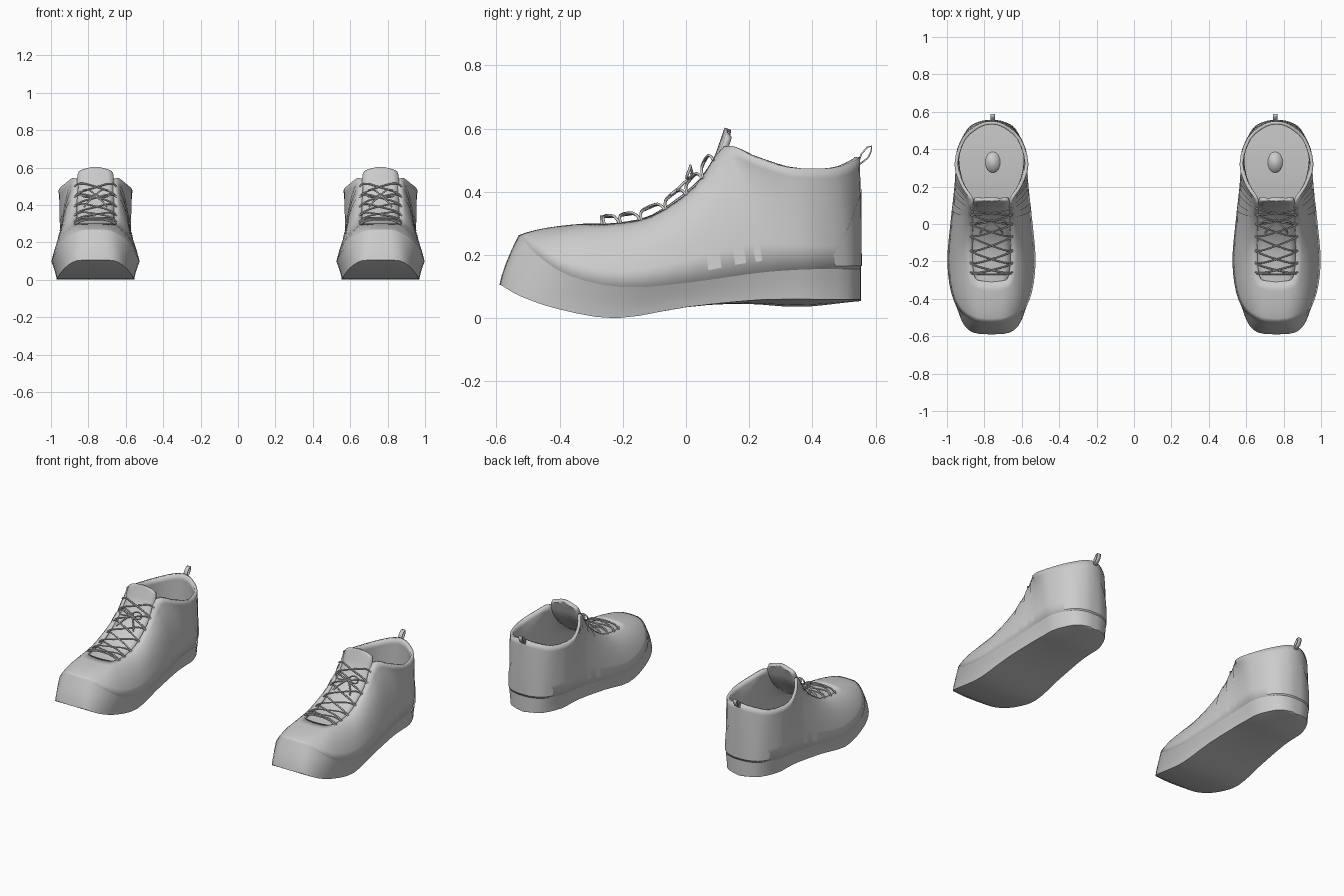
import bpy, bmesh, math
from mathutils import Vector

if "Cube" in bpy.data.objects:
    bpy.data.objects.remove(bpy.data.objects["Cube"])

CX = 0.762          # centre line of the right shoe
STEPS = 3           # samples per control row

# Half outlines from toe to heel: (y, z, half width)
BOTTOM = [(-.59, .105, 0), (-.58, .102, .10), (-.52, .068, .158), (-.40, .028, .192),
          (-.22, 0, .207), (0, .035, .195), (.20, .056, .178), (.30, .06, .172),
          (.40, .06, .166), (.51, .06, .115), (.548, .06, .05), (.553, .06, 0)]
WELT = [(-.53, .262, 0), (-.52, .255, .085), (-.47, .20, .165), (-.37, .135, .215),
        (-.20, .098, .236), (0, .112, .22), (.20, .14, .198), (.30, .15, .192),
        (.40, .155, .184), (.51, .155, .125), (.548, .155, .055), (.553, .155, 0)]
THROAT = [(-.31, .30, 0), (-.305, .30, .05), (-.29, .30, .09), (-.22, .302, .105),
          (-.10, .328, .107), (.03, .42, .105), (.12, .543, .108), (.20, .515, .162),
          (.32, .478, .198), (.46, .475, .155), (.535, .50, .065), (.55, .51, 0)]
LAST = len(BOTTOM) - 1

grey = bpy.data.materials.new("light grey")
grey.diffuse_color = (.6, .6, .6, 1)
grey.use_nodes = True
grey.node_tree.nodes["Principled BSDF"].inputs["Base Color"].default_value = grey.diffuse_color


def row_at(rows, u):
    """Smooth point on an outline at row position u."""
    i = min(int(u), len(rows) - 2)
    f = u - i
    p = [Vector(rows[min(max(i + k, 0), len(rows) - 1)]) for k in (-1, 0, 1, 2)]
    return .5 * (2 * p[1] + (p[2] - p[0]) * f + (2 * p[0] - 5 * p[1] + 4 * p[2] - p[3]) * f * f
                 + (3 * p[1] - p[0] - 3 * p[2] + p[3]) * f ** 3)


def bulge(a, b, s, flat, rise):
    """Rounded step from outline point a to b."""
    c = Vector((a.x + (b.x - a.x) * flat, a.y + (b.y - a.y) * rise, a.z + (b.z - a.z) * flat))
    return a * (1 - s) ** 2 + c * 2 * s * (1 - s) + b * s * s


def place(p, side):
    return Vector((CX + side * p.z, p.x, p.y))


def upper_point(u, s):
    return bulge(row_at(WELT, u), row_at(THROAT, u), s, .3, .75)


def sole_point(u, s):
    return bulge(row_at(BOTTOM, u), row_at(WELT, u), s, .15, .35)


def finish(name, verts, faces, thick=0, mirror=True):
    mesh = bpy.data.meshes.new(name)
    mesh.from_pydata(verts, [], faces)
    bm = bmesh.new()
    bm.from_mesh(mesh)
    bmesh.ops.remove_doubles(bm, verts=bm.verts, dist=.0005)
    bmesh.ops.recalc_face_normals(bm, faces=bm.faces)
    bm.to_mesh(mesh)
    bm.free()
    ob = bpy.data.objects.new(name, mesh)
    bpy.context.collection.objects.link(ob)
    mesh.materials.append(grey)
    bpy.context.view_layer.objects.active = ob
    ob.select_set(True)
    bpy.ops.object.shade_smooth_by_angle(angle=math.radians(35))
    ob.select_set(False)
    if thick:
        mod = ob.modifiers.new("thickness", 'SOLIDIFY')
        mod.thickness = thick
        mod.offset = -1
    if mirror:
        mod = ob.modifiers.new("pair", 'MIRROR')
        mod.use_bisect_axis[0] = False
    return ob


def grid(cols, rows, closed=False):
    """Quads for a grid stored row by row."""
    n = cols if closed else cols - 1
    return [(r * cols + c, r * cols + (c + 1) % cols, (r + 1) * cols + (c + 1) % cols,
             (r + 1) * cols + c) for r in range(rows - 1) for c in range(n)]


US = [i / STEPS for i in range(LAST * STEPS + 1)]
LOOP = [(u, 1) for u in US] + [(u, -1) for u in US[-2:0:-1]]
N = len(LOOP)

# Upper: lofted from the welt to the throat and collar
levels = [i / 6 for i in range(7)]
verts = [place(upper_point(u, s), d) for s in levels for u, d in LOOP]
finish("upper", verts, grid(N, 7, True), .018)

# Sole: side wall, domed underside and insole
levels = [i / 4 for i in range(5)]
verts = [place(sole_point(u, s), d) for s in levels for u, d in LOOP]
faces = grid(N, 5, True)
for s, drop in ((0, 1), (1, 0)):
    base = len(verts)
    across = [-1, -.5, 0, .5, 1]
    for u in US:
        p = sole_point(u, s)
        sag = drop * .024 * math.exp(-((p.x - .35) / .17) ** 2)
        verts += [Vector((CX + a * p.z, p.x, p.y - sag * (1 - a * a))) for a in across]
    faces += [tuple(base + i for i in f) for f in grid(5, len(US))]
finish("sole", verts, faces)

# Oval heel pad on the insole
oval = [Vector((CX - .007 + .04 * math.cos(t * math.tau / 16),
                .33 + .056 * math.sin(t * math.tau / 16), .158)) for t in range(16)]
finish("heel_pad", oval, [tuple(range(16))], .006)

# Tongue: arched strip under the laces, rounded at the top
TONGUE = [(-.33, .285, .085), (-.22, .293, .10), (-.10, .319, .10), (.03, .412, .098),
          (.09, .49, .098), (.113, .545, .098), (.125, .58, .088), (.13, .595, .05)]
ts = [i / 3 for i in range(3 * (len(TONGUE) - 1) + 1)]
verts = []
for u in ts:
    p = row_at(TONGUE, u)
    verts += [Vector((CX + a / 3 * p.z, p.x - .008 * (1 - a * a / 9), p.y + .008 * (1 - a * a / 9)))
              for a in range(-3, 4)]
tongue = finish("tongue", verts, grid(7, len(ts)), .022)
if sum(p.normal.z for p in tongue.data.polygons) < 0:
    tongue.data.flip_normals()


# Thin panels that follow the upper
def panel(name, u0, u1, s0, s1, sides, slant=0, arch=0, n=8, lift=.003):
    verts, faces = [], []
    for d in sides:
        base = len(verts)
        for j in range(n + 1):
            for i in range(n + 1):
                top = s1 - arch * (1 - i / n) ** 2
                s = s0 + (top - s0) * j / n
                u = min(u0 + (u1 - u0) * i / n + slant * s, LAST)
                p = place(upper_point(u, s), d)
                du = place(upper_point(min(u + .05, LAST), s), d) - place(upper_point(u - .05, s), d)
                ds = place(upper_point(u, s + .02), d) - place(upper_point(u, s - .02), d)
                verts.append(p + du.cross(ds).normalized() * lift * d)
        faces += [tuple(base + k for k in f) for f in grid(n + 1, n + 1)]
    return finish(name, verts, faces)


panel("heel_counter", 8.6, LAST, .02, .6, (1, -1), arch=.5)
for k in range(3):
    panel(f"side_stripe_{k + 1}", 5.35 + .42 * k, 5.55 + .42 * k, .06, .82, (1, -1), slant=-.25)


# Laces: round cords on both shoes
def cords(name, paths, radius):
    cu = bpy.data.curves.new(name, 'CURVE')
    cu.dimensions = '3D'
    cu.bevel_depth = radius
    cu.bevel_resolution = 1
    cu.resolution_u = 4
    cu.use_fill_caps = True
    for side in (1, -1):
        for path in paths:
            sp = cu.splines.new('NURBS')
            sp.points.add(len(path) - 1)
            for pt, (x, y, z) in zip(sp.points, path):
                pt.co = (side * (CX + x), y, z, 1)
            sp.use_endpoint_u = True
            sp.order_u = 3
    ob = bpy.data.objects.new(name, cu)
    cu.materials.append(grey)
    bpy.context.collection.objects.link(ob)


eyelets = [row_at(THROAT, u) for u in (2.5, 3.1, 3.65, 4.25, 4.75, 5.2, 5.6)]
paths = [[(-.105, -.265, .295), (-.08, -.268, .322), (.08, -.268, .322), (.105, -.265, .295)]]
for a, b in zip(eyelets, eyelets[1:]):
    for d in (1, -1):
        m = (a + b) / 2
        paths.append([(-.112 * d, a.x + .005, a.y - .004), (-.095 * d, a.x - .005, a.y + .022),
                      (0, m.x - .012, m.y + .022 + .003 * d),
                      (.095 * d, b.x - .012, b.y + .02), (.112 * d, b.x, b.y - .004)])
cords("laces", paths, .0045)

# Bow: knot, two loops and two loose ends
bow = [[(-.014, .02, .452), (0, .012, .46), (.014, .02, .452)]]
for d in (1, -1):
    bow.append([(0, .022, .452), (.03 * d, .012, .485), (.075 * d, .015, .48),
                (.078 * d, .0, .445), (.03 * d, .005, .44), (0, .02, .45)])
    bow.append([(0, .02, .45), (.025 * d, -.005, .43), (.05 * d, -.03, .405), (.06 * d, -.05, .39)])
cords("bow", bow, .0045)

# Pull loop at the back of the collar
loop = [(.54, .485), (.552, .52), (.572, .543), (.588, .546), (.589, .53), (.577, .505), (.55, .485)]
verts = [Vector((CX - .007 + w, y, z)) for y, z in loop for w in (-.012, .012)]
finish("pull_loop", verts, grid(2, len(loop)), .005)
